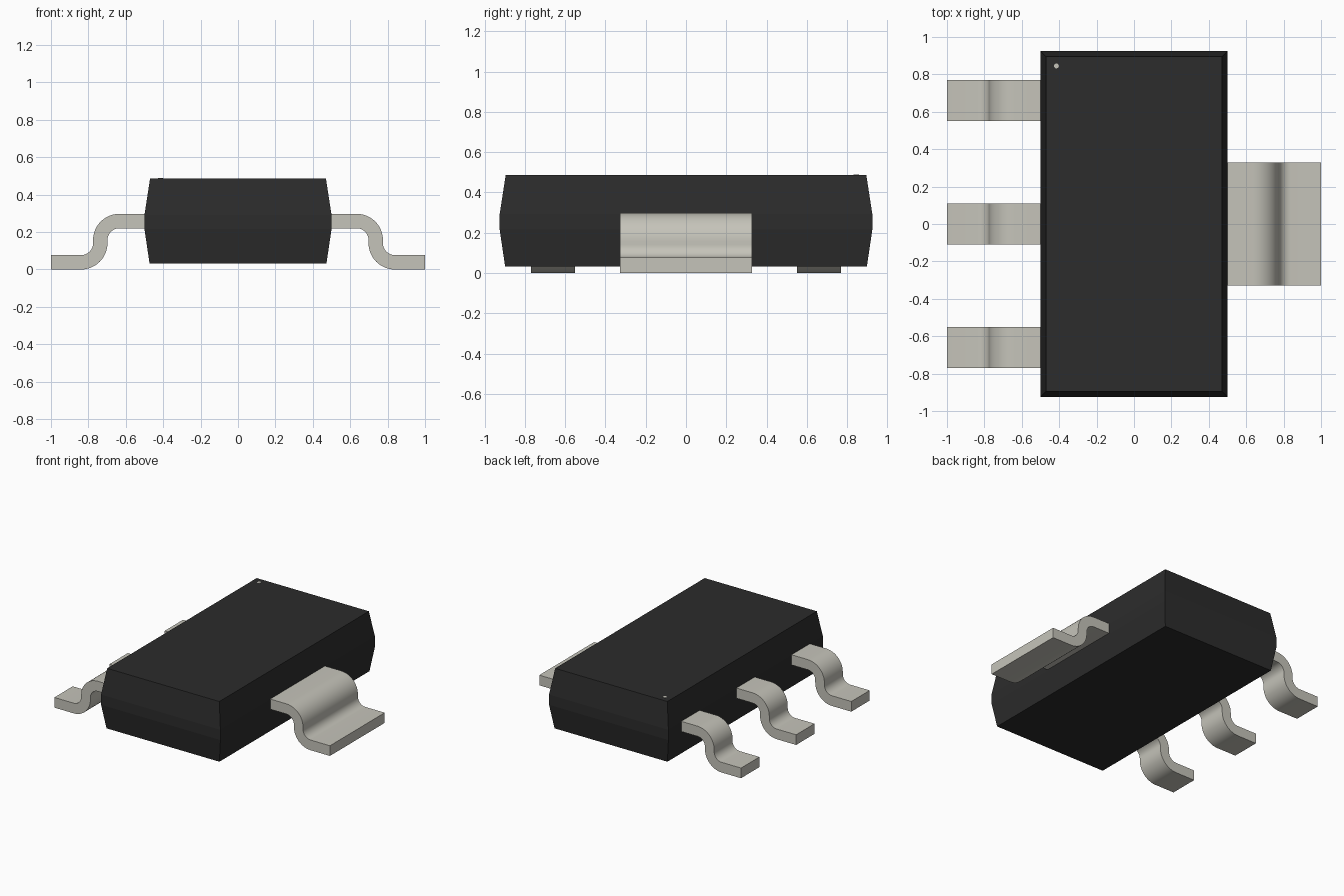
import bpy, bmesh
from math import sin, cos, pi, radians

if "Cube" in bpy.data.objects:
    bpy.data.objects.remove(bpy.data.objects["Cube"])


def material(name, color):
    m = bpy.data.materials.new(name)
    m.diffuse_color = (*color, 1)
    m.use_nodes = True
    m.node_tree.nodes["Principled BSDF"].inputs["Base Color"].default_value = m.diffuse_color
    return m


metal = material("tinned_metal", (0.56, 0.55, 0.49))
plastic = material("black_plastic", (0.025, 0.025, 0.025))


def finish(name, bm, mat, smooth=False):
    bmesh.ops.recalc_face_normals(bm, faces=bm.faces)
    me = bpy.data.meshes.new(name)
    bm.to_mesh(me)
    bm.free()
    me.materials.append(mat)
    ob = bpy.data.objects.new(name, me)
    bpy.context.collection.objects.link(ob)
    if smooth:
        bpy.ops.object.select_all(action='DESELECT')
        ob.select_set(True)
        bpy.context.view_layer.objects.active = ob
        bpy.ops.object.shade_smooth_by_angle(angle=radians(30))
    return ob


def bridge(bm, rings):
    """Skin a row of matching vertex loops and cap both ends."""
    for a, b in zip(rings, rings[1:]):
        n = len(a)
        for i in range(n):
            j = (i + 1) % n
            bm.faces.new((a[i], a[j], b[j], b[i]))
    bm.faces.new(rings[0])
    bm.faces.new(rings[-1])


# Moulded body: stacked rectangles (half x, half y, z)
bm = bmesh.new()
sections = [(0.473, 0.898, 0.033), (0.5, 0.925, 0.215),
            (0.5, 0.925, 0.292), (0.47, 0.895, 0.487)]
bridge(bm, [[bm.verts.new((sx * hx, sy * hy, z))
             for sx, sy in ((-1, -1), (1, -1), (1, 1), (-1, 1))]
            for hx, hy, z in sections])
finish("body", bm, plastic)

# Gull-wing lead, swept as an S-shaped strip of constant thickness
THICK, R_IN = 0.077, 0.063
R_OUT = R_IN + THICK
STEPS = 12


def lead(name, side, y, width):
    upper = (0.635, 0.297 - R_OUT)
    lower = (0.698 + R_OUT, R_OUT)
    pairs = [((0.48, 0.297), (0.48, 0.297 - THICK))]
    for i in range(STEPS + 1):
        a = pi / 2 * (1 - i / STEPS)
        pairs.append(tuple((upper[0] + r * cos(a), upper[1] + r * sin(a))
                           for r in (R_OUT, R_IN)))
    for i in range(STEPS + 1):
        a = pi + pi / 2 * i / STEPS
        pairs.append(tuple((lower[0] + r * cos(a), lower[1] + r * sin(a))
                           for r in (R_IN, R_OUT)))
    pairs.append(((1.0, THICK), (1.0, 0.0)))
    bm = bmesh.new()
    rings = []
    for (xt, zt), (xb, zb) in pairs:
        lo, hi = y - width / 2, y + width / 2
        rings.append([bm.verts.new((side * x, v, z)) for x, v, z in
                      ((xt, lo, zt), (xt, hi, zt), (xb, hi, zb), (xb, lo, zb))])
    bridge(bm, rings)
    finish(name, bm, metal, smooth=True)


for i, y in enumerate((0.66, 0.0, -0.66)):
    lead(f"lead_{i + 1}", -1, y, 0.22)
lead("wide_tab", 1, 0.0, 0.656)

# Pin one marker dot on the top face
bm = bmesh.new()
bmesh.ops.create_cone(bm, cap_ends=True, segments=24, radius1=0.013,
                      radius2=0.013, depth=0.008)
dot = finish("marker_dot", bm, metal)
dot.location = (-0.415, 0.845, 0.4845)
